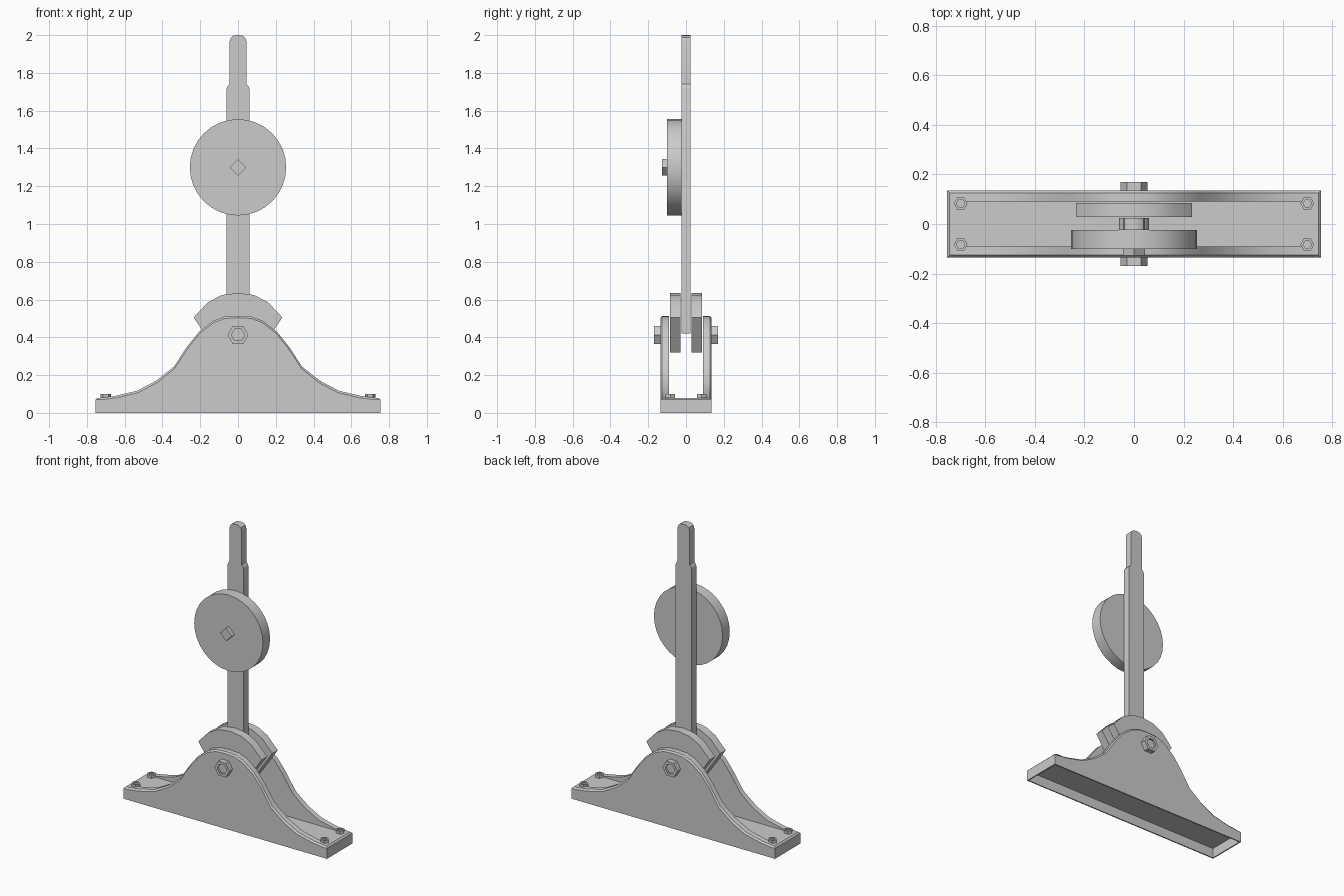
import bpy, bmesh, math

if "Cube" in bpy.data.objects:
    bpy.data.objects.remove(bpy.data.objects["Cube"])


def loft(name, rings, angle=30):
    """Skin a list of equal-length point rings, cap both ends, shade smooth by angle."""
    bm = bmesh.new()
    loops = [[bm.verts.new(p) for p in ring] for ring in rings]
    n = len(loops[0])
    for a, b in zip(loops, loops[1:]):
        for i in range(n):
            j = (i + 1) % n
            bm.faces.new((a[i], a[j], b[j], b[i]))
    bm.faces.new(loops[0])
    bm.faces.new(loops[-1])
    bmesh.ops.recalc_face_normals(bm, faces=bm.faces)
    me = bpy.data.meshes.new(name)
    bm.to_mesh(me)
    bm.free()
    me.shade_smooth()
    me.set_sharp_from_angle(angle=math.radians(angle))
    ob = bpy.data.objects.new(name, me)
    bpy.context.collection.objects.link(ob)
    return ob


def mirror_x(half):
    """Complete a right-hand outline (bottom to top) with its mirrored left half."""
    return half + [(-x, z) for x, z in reversed(half) if x > 0]


def slab(name, outline, y0, y1):
    return loft(name, [[(x, y, z) for x, z in outline] for y in (y0, y1)])


def ngon(n, r, turn=0.0):
    return [(r * math.cos(turn + math.tau * i / n),
             r * math.sin(turn + math.tau * i / n)) for i in range(n)]


def nut_rings(r, r_in, h0, h1, depth):
    """Hexagon rings with a sunken hexagon in the outer face."""
    return [(ngon(6, r), h0), (ngon(6, r), h1),
            (ngon(6, r_in), h1), (ngon(6, r_in), h1 - depth)]


# Hollow base, open underneath, with a chamfered top edge
def rect(hx, hy, z):
    return [(-hx, -hy, z), (hx, -hy, z), (hx, hy, z), (-hx, hy, z)]


loft("base", [rect(0.745, 0.125, 0.08), rect(0.755, 0.135, 0.07),
              rect(0.755, 0.135, 0), rect(0.747, 0.127, 0),
              rect(0.747, 0.127, 0.066)])

# Two bell-shaped side plates, outer edge chamfered
bell = mirror_x([(0.745, 0.078), (0.65, 0.09), (0.535, 0.117), (0.434, 0.17),
                 (0.34, 0.244), (0.27, 0.35), (0.206, 0.43), (0.13, 0.488),
                 (0.07, 0.51), (0, 0.514)])


def plate_ring(y, drop):
    top = [(x * (1 - drop), y, z - drop) for x, z in bell]
    return [(0.745, y, 0.066)] + top + [(-0.745, y, 0.066)]


fan = mirror_x([(0.107, 0.32), (0.235, 0.505), (0.16, 0.585),
                (0.085, 0.624), (0, 0.635)])

for side, s in (("front", -1), ("back", 1)):
    loft(side + "_plate", [plate_ring(0.09 * s, 0), plate_ring(0.126 * s, 0),
                           plate_ring(0.135 * s, 0.01)], 25)
    # Fan-shaped guide beside the lever
    slab(side + "_guide", fan, 0.028 * s, 0.085 * s)
    # Pivot nut
    loft(side + "_pivot_nut",
         [[(x, h * s, z + 0.413) for x, z in pts]
          for pts, h in nut_rings(0.055, 0.035, 0.13, 0.17, 0.012)])
    # Hold-down bolts
    for end, e in (("left", -1), ("right", 1)):
        loft(f"{side}_{end}_bolt",
             [[(x + 0.70 * e, y + 0.083 * s, h) for x, y in pts]
              for pts, h in nut_rings(0.028, 0.017, 0.075, 0.10, 0.008)])

# Lever with a narrower handle and rounded tip
slab("lever", mirror_x([(0.06, 0.42), (0.06, 1.715), (0.055, 1.73), (0.045, 1.74),
                        (0.045, 1.965), (0.038, 1.987), (0.022, 1.998), (0, 2.0)]),
     -0.025, 0.025)

# Round weight and its square nut
slab("weight", [(x, z + 1.30) for x, z in ngon(32, 0.255)], -0.10, -0.024)
slab("weight_nut", [(x, z + 1.30) for x, z in ngon(4, 0.044)], -0.127, -0.095)
